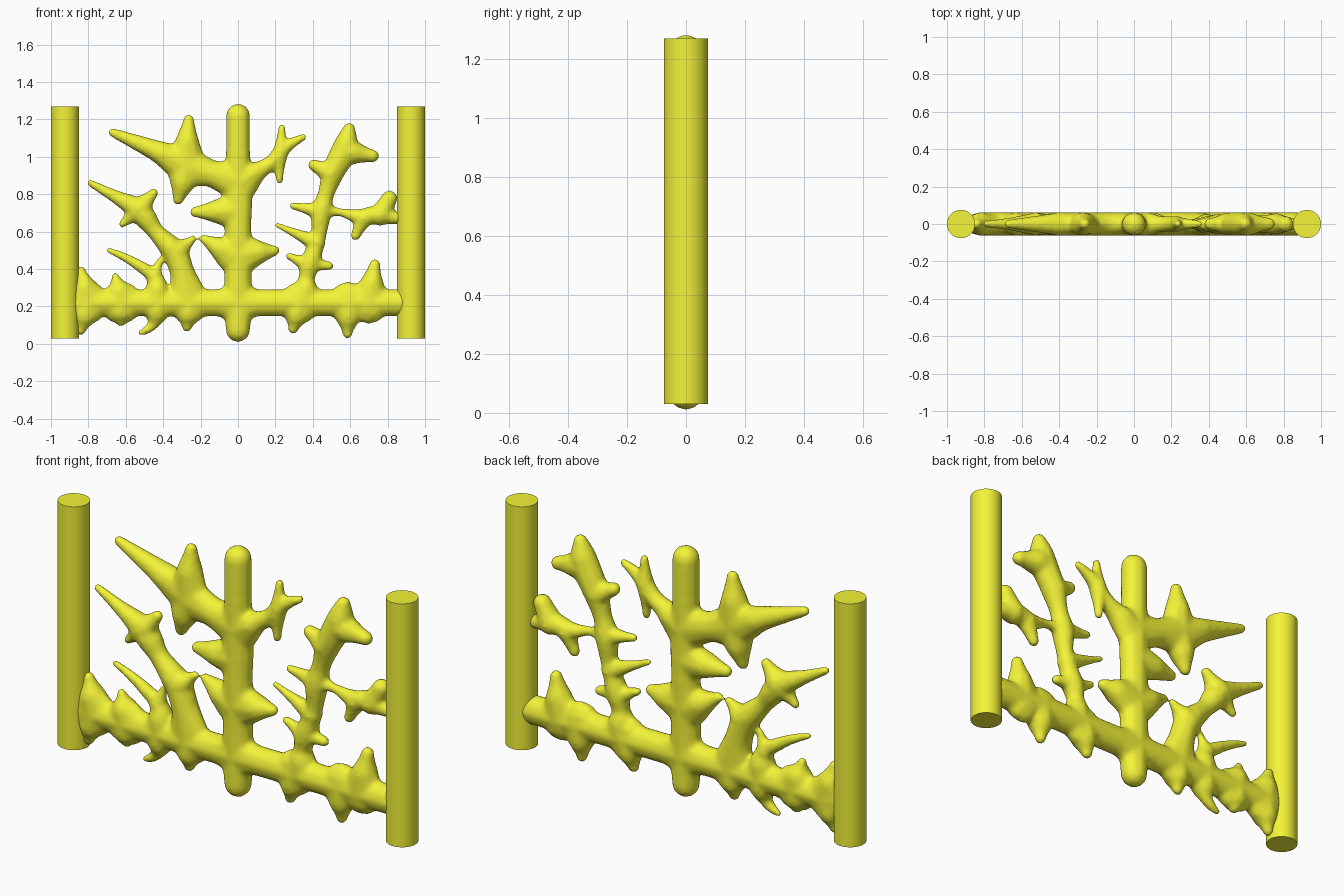
import bpy, bmesh
from mathutils import Vector

yellow = bpy.data.materials.new("yellow")
yellow.diffuse_color = (0.9, 0.9, 0.04, 1)

# template ball, copied along every branch
tmp = bmesh.new()
bmesh.ops.create_icosphere(tmp, subdivisions=2, radius=1)
tmp.verts.ensure_lookup_table()
BALL_V = [v.co.copy() for v in tmp.verts]
BALL_F = [[v.index for v in f.verts] for f in tmp.faces]
tmp.free()
verts, faces = [], []
DEPTH = 0.064


def ball(x, z, r):
    n = len(verts)
    ry = min(r, DEPTH)
    verts.extend((x + v.x * r, v.y * ry, z + v.z * r) for v in BALL_V)
    faces.extend([n + i for i in f] for f in BALL_F)


def branch(*pts):
    """Smooth path through (x, z, radius) points."""
    p = [Vector(q) for q in pts]
    p = [2 * p[0] - p[1]] + p + [2 * p[-1] - p[-2]]
    for a, b, c, d in zip(p, p[1:], p[2:], p[3:]):
        n = max(3, int((c - b).length / 0.012))
        for i in range(n + 1):
            t = i / n
            q = 0.5 * (2 * b + (c - a) * t + (2 * a - 5 * b + 4 * c - d) * t * t
                       + (3 * b - a - 3 * c + d) * t ** 3)
            ball(q.x, q.y, max(q.z, 0.012))


def spur(x0, z0, r0, x1, z1, r1=0.022, ease=1.5):
    """Pointed side shoot, flared at its base; (x1, z1) is the outer tip."""
    a, b = Vector((x0, z0)), Vector((x1, z1))
    b -= (b - a).normalized() * r1 * 0.7
    n = max(4, int((b - a).length / 0.01))
    for i in range(n + 1):
        t = i / n
        q = a.lerp(b, t)
        ball(q.x, q.y, r1 + (r0 - r1) * (1 - t) ** ease)


# trunk and cross beam
branch((0, 0.075, 0.067), (0, 0.22, 0.082), (0, 0.36, 0.076), (0, 0.5, 0.085),
       (0, 0.6, 0.074), (0, 0.72, 0.078), (0, 0.88, 0.082), (0, 1.0, 0.068), (0, 1.22, 0.066))
branch((-0.82, 0.22, 0.075), (-0.68, 0.22, 0.07), (-0.4, 0.22, 0.075),
       (0, 0.22, 0.075), (0.4, 0.22, 0.074), (0.87, 0.22, 0.074))
for s in (-1, 1):
    spur(0, 0.22, 0.115, s * 0.2, 0.22, 0.06)

# trunk side shoots
spur(-0.02, 0.71, 0.1, -0.25, 0.705, 0.03, 1.2)
spur(-0.02, 0.47, 0.1, -0.2, 0.57, 0.025, 1.2)
spur(0.02, 0.48, 0.11, 0.215, 0.5, 0.03, 1.2)

# upper left bough
branch((0, 0.87, 0.11), (-0.14, 0.91, 0.075), (-0.27, 0.95, 0.1),
       (-0.42, 1.025, 0.062), (-0.55, 1.08, 0.042), (-0.67, 1.13, 0.025))
spur(-0.28, 0.96, 0.11, -0.262, 1.22, 0.03, 1.2)
spur(-0.28, 0.93, 0.1, -0.325, 0.75, 0.03, 1.2)

# middle left bough
branch((-0.27, 0.24, 0.11), (-0.295, 0.37, 0.07), (-0.34, 0.49, 0.068), (-0.44, 0.6, 0.048),
       (-0.5, 0.68, 0.062), (-0.55, 0.73, 0.058), (-0.66, 0.79, 0.036), (-0.79, 0.86, 0.02))
spur(-0.33, 0.49, 0.07, -0.23, 0.57)
spur(-0.53, 0.72, 0.07, -0.44, 0.82, 0.028)
spur(-0.54, 0.71, 0.06, -0.63, 0.63)

# low left twig
branch((-0.43, 0.25, 0.08), (-0.44, 0.35, 0.042), (-0.5, 0.4, 0.035),
       (-0.6, 0.46, 0.025), (-0.69, 0.5, 0.017))
spur(-0.45, 0.36, 0.045, -0.412, 0.46, 0.018)

# upper right twig
branch((0, 0.86, 0.11), (0.1, 0.92, 0.055), (0.18, 0.97, 0.042),
       (0.23, 1.03, 0.04), (0.29, 1.075, 0.03), (0.35, 1.105, 0.02))
spur(0.23, 1.03, 0.045, 0.235, 1.17)
spur(0.22, 1.0, 0.045, 0.222, 0.86)

# right bough
branch((0.36, 0.24, 0.09), (0.365, 0.34, 0.046), (0.385, 0.43, 0.055), (0.43, 0.57, 0.042),
       (0.445, 0.7, 0.056), (0.47, 0.8, 0.046), (0.51, 0.92, 0.062),
       (0.57, 1.04, 0.07), (0.595, 1.15, 0.034))
spur(0.58, 1.03, 0.08, 0.745, 1.0, 0.036)
spur(0.5, 0.91, 0.065, 0.385, 0.965, 0.034)
spur(0.44, 0.71, 0.05, 0.28, 0.74)
spur(0.42, 0.54, 0.05, 0.2, 0.64, 0.017)
spur(0.38, 0.42, 0.05, 0.26, 0.475)
spur(0.38, 0.43, 0.05, 0.505, 0.415, 0.026)
branch((0.44, 0.71, 0.05), (0.54, 0.705, 0.024), (0.65, 0.68, 0.042),
       (0.75, 0.69, 0.052), (0.86, 0.67, 0.032))
spur(0.67, 0.67, 0.05, 0.62, 0.56, 0.028)
spur(0.76, 0.69, 0.06, 0.825, 0.805, 0.045)

# beam shoots
for x0, x1, z1, r in [(-0.8, -0.845, 0.41, 0.028), (-0.62, -0.66, 0.375, 0.022),
                      (-0.8, -0.845, 0.055, 0.028), (-0.63, -0.625, 0.1, 0.03),
                      (-0.26, -0.275, 0.07, 0.028), (0.33, 0.29, 0.06, 0.028),
                      (0.59, 0.585, 0.035, 0.028), (0.7, 0.735, 0.445, 0.032)]:
    spur(x0, 0.22, 0.115, x1, z1, r, 1.4)
branch((-0.43, 0.2, 0.08), (-0.445, 0.12, 0.036), (-0.48, 0.08, 0.026), (-0.52, 0.06, 0.017))

# fuse all branches into one soft skin
me = bpy.data.meshes.new("branching_panel")
me.from_pydata(verts, [], faces)
panel = bpy.data.objects.new("branching_panel", me)
bpy.context.collection.objects.link(panel)
me.materials.append(yellow)
rm = panel.modifiers.new("fuse", "REMESH")
rm.mode = "VOXEL"
rm.voxel_size = 0.01
rm.use_smooth_shade = True
sm = panel.modifiers.new("soften", "SMOOTH")
sm.factor = 0.5
sm.iterations = 10

# end posts
for name, x in (("left_post", -0.925), ("right_post", 0.925)):
    bpy.ops.mesh.primitive_cylinder_add(vertices=64, radius=0.075, depth=1.24,
                                        location=(x, 0, 0.65))
    post = bpy.context.object
    post.name = name
    post.data.materials.append(yellow)
    bpy.ops.object.shade_smooth_by_angle()
